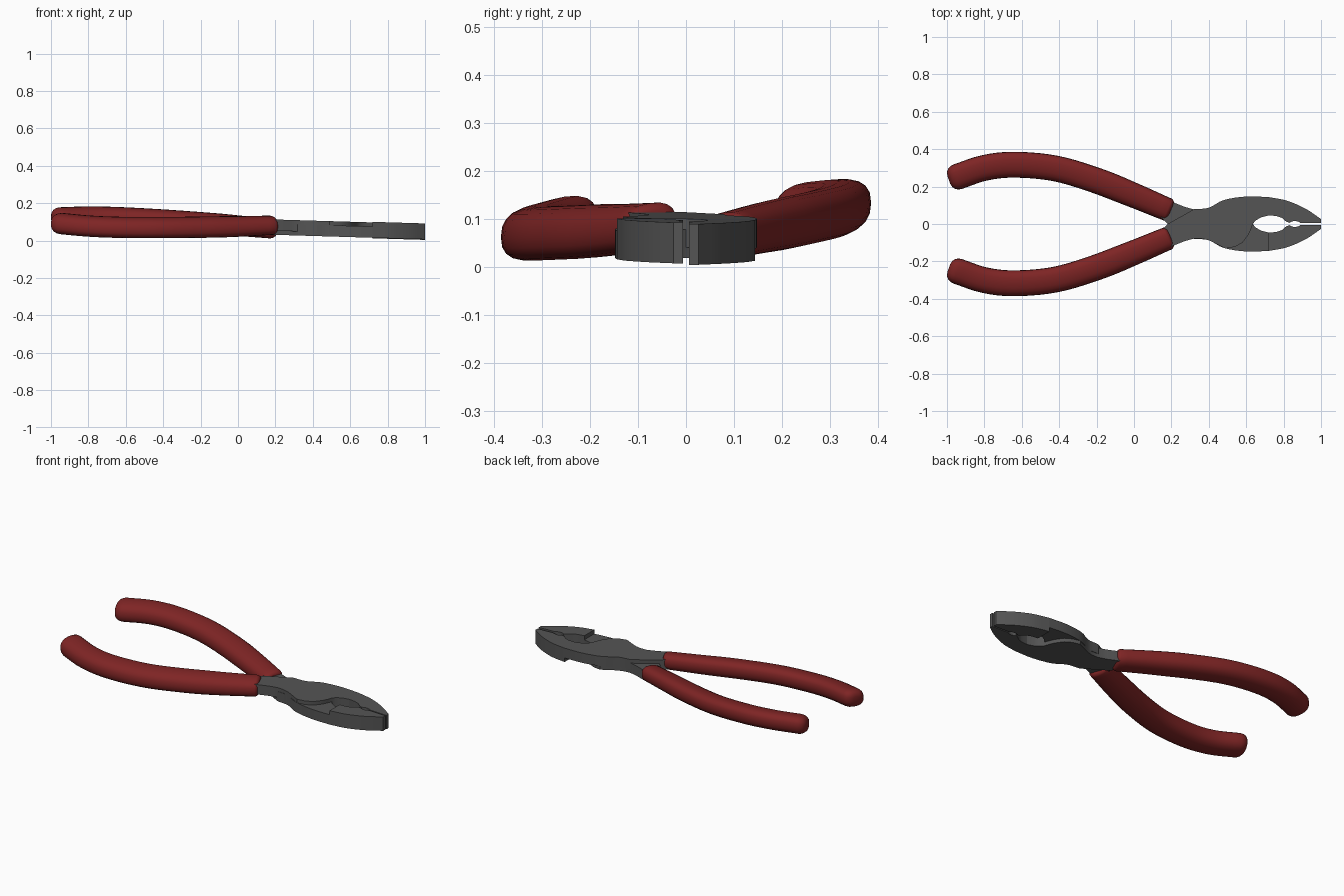
import bpy, bmesh, math
from mathutils import Vector

if "Cube" in bpy.data.objects:
    bpy.data.objects.remove(bpy.data.objects["Cube"], do_unlink=True)


def make_material(name, rgb):
    m = bpy.data.materials.new(name)
    m.use_nodes = True
    m.diffuse_color = (*rgb, 1)
    b = m.node_tree.nodes["Principled BSDF"]
    b.inputs["Base Color"].default_value = (*rgb, 1)
    b.inputs["Roughness"].default_value = 0.6
    return m


STEEL = make_material("dark steel", (0.09, 0.09, 0.09))
GRIP = make_material("red grip", (0.21, 0.018, 0.018))


def place(x, y, h, side):
    """Each half is the other one turned over about the sloping long axis."""
    return Vector((x, side * y, 0.078 - 0.03 * x + side * h))


def finish(name, bm, mat, angle):
    bmesh.ops.recalc_face_normals(bm, faces=bm.faces[:])
    me = bpy.data.meshes.new(name)
    bm.to_mesh(me)
    bm.free()
    me.materials.append(mat)
    ob = bpy.data.objects.new(name, me)
    bpy.context.collection.objects.link(ob)
    bpy.ops.object.select_all(action='DESELECT')
    ob.select_set(True)
    bpy.context.view_layer.objects.active = ob
    bpy.ops.object.shade_smooth_by_angle(angle=math.radians(angle))
    return ob


def curve_through(points, steps):
    """Smooth path through the given points."""
    p = [Vector(q) for q in points]
    p = [2 * p[0] - p[1]] + p + [2 * p[-1] - p[-2]]
    out = []
    for i in range(1, len(p) - 2):
        a, b, c, d = p[i - 1:i + 3]
        for k in range(steps):
            t = k / steps
            out.append(0.5 * (2 * b + (c - a) * t + (2 * a - 5 * b + 4 * c - d) * t ** 2
                              + (3 * b - a - 3 * c + d) * t ** 3))
    return out + [p[-2]]


def prism(name, outline, low, high, side):
    bm = bmesh.new()
    bottom = [bm.verts.new(place(q[0], q[1], low, side)) for q in outline]
    top = [bm.verts.new(place(q[0], q[1], high, side)) for q in outline]
    bm.faces.new(bottom)
    bm.faces.new(top)
    n = len(outline)
    for i in range(n):
        j = (i + 1) % n
        bm.faces.new((bottom[i], bottom[j], top[j], top[i]))
    return finish(name, bm, STEEL, 25)


def grip(name, path, side, segs=20):
    """Rounded-box section swept along the path, with rounded ends."""
    centres = curve_through(path, 5)
    first = (centres[0] - centres[1]).normalized()
    last = (centres[-1] - centres[-2]).normalized()
    n = len(centres)
    rings = [(centres[0] + first * d, s) for d, s in ((0.017, 0.6), (0.014, 0.75), (0.006, 0.86))]
    rings += [(c, 0.9 + 0.1 * min(1, 4 * i / n)) for i, c in enumerate(centres)]
    rings += [(centres[-1] + last * d, s) for d, s in
              ((0.015, 0.96), (0.03, 0.85), (0.042, 0.65), (0.048, 0.35))]
    bm = bmesh.new()
    loops = []
    for i, (c, s) in enumerate(rings):
        t = rings[min(i + 1, len(rings) - 1)][0] - rings[max(i - 1, 0)][0]
        normal = Vector((-t.y, t.x, 0)).normalized()
        if normal.y < 0:
            normal = -normal
        loop = []
        for k in range(segs):
            a = 2 * math.pi * k / segs
            ca, sa = math.cos(a), math.sin(a)
            u = 0.069 * s * math.copysign(abs(ca) ** 0.8, ca)
            w = 0.055 * s * math.copysign(abs(sa) ** 0.8, sa)
            q = c + normal * u
            loop.append(bm.verts.new(place(q.x, q.y, q.z + w + 0.14 * u, side)))
        loops.append(loop)
    for a, b in zip(loops, loops[1:]):
        for k in range(segs):
            j = (k + 1) % segs
            bm.faces.new((a[k], a[j], b[j], b[k]))
    bm.faces.new(loops[0])
    bm.faces.new(loops[-1])
    return finish(name, bm, GRIP, 40)


# Outer edge of a jaw, from the neck to the step and from the step to the tip
back_edge = curve_through([(0.32, 0.079, 0), (0.4, 0.087, 0), (0.48, 0.128, 0),
                           (0.6, 0.147, 0), (0.72, 0.144, 0)], 4)
jaw_edge = curve_through([(0.72, 0.144, 0), (0.82, 0.124, 0), (0.92, 0.08, 0), (1, 0.026, 0)], 4)

# Inner edge: flat bite, small pipe notch, then the large oval opening
bite = [(1, 0.006), (0.89, 0.006), (0.875, 0.014), (0.86, 0.016), (0.845, 0.014), (0.832, 0.006),
        (0.815, 0.012), (0.79, 0.033), (0.76, 0.043), (0.72, 0.046)]

# Lap joint plate, running across to the neck of the opposite grip
plate = [(0.18, 0)] + [(p.x, p.y) for p in back_edge] + [
    (0.72, 0.046), (0.68, 0.036), (0.65, 0.018), (0.635, 0), (0.625, -0.03), (0.61, -0.06),
    (0.58, -0.1), (0.54, -0.122), (0.49, -0.131), (0.44, -0.106), (0.4, -0.087),
    (0.36, -0.078), (0.32, -0.078), (0.27, -0.092), (0.2, -0.12), (0.13, -0.13), (0.12, -0.06)]

grip_path = [(0.18, -0.077, 0.01), (0, -0.153, -0.002), (-0.2, -0.232, -0.012),
             (-0.42, -0.297, -0.021), (-0.64, -0.317, -0.026), (-0.8, -0.3, -0.024),
             (-0.945, -0.252, -0.015)]

for side, label in ((1, "upper"), (-1, "lower")):
    prism(label + "_joint_plate", plate, -0.019, 0.041, side)
    prism(label + "_jaw", [(p.x, p.y) for p in jaw_edge] + bite, -0.044, 0.041, side)
    grip(label + "_grip", grip_path, side)
